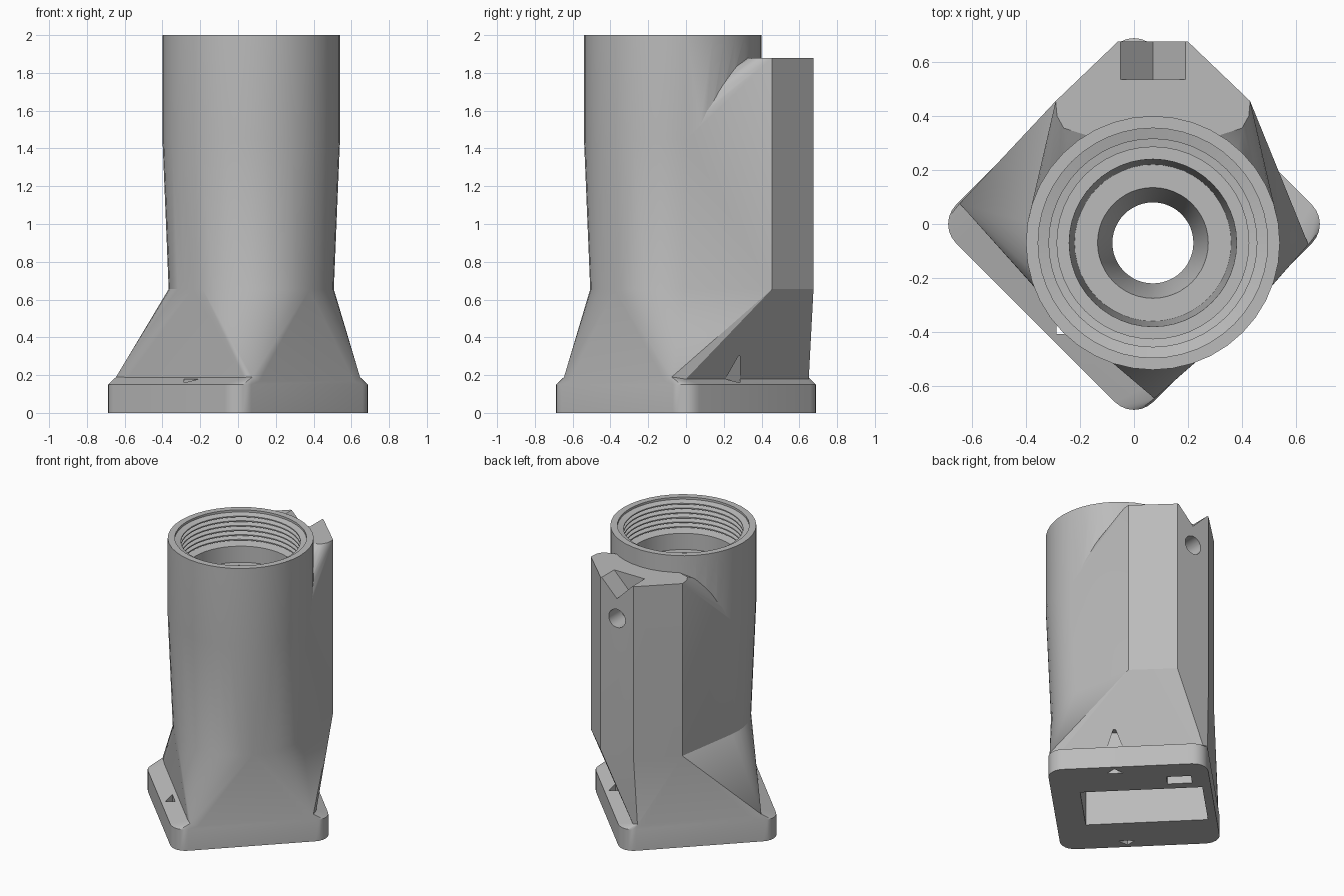
import bpy, bmesh, math
from mathutils import Vector

cube = bpy.data.objects.get("Cube")
if cube:
    bpy.data.objects.remove(cube, do_unlink=True)

grey = bpy.data.materials.new("plain_grey")
grey.use_nodes = True
grey.diffuse_color = (0.5, 0.5, 0.5, 1)
grey.node_tree.nodes["Principled BSDF"].inputs["Base Color"].default_value = (0.5, 0.5, 0.5, 1)

AX, AY = 0.07, -0.07          # axis of the tube
TAU = 2 * math.pi
R2 = math.sqrt(2)


def add_object(name, bm):
    bmesh.ops.recalc_face_normals(bm, faces=bm.faces)
    mesh = bpy.data.meshes.new(name)
    bm.to_mesh(mesh)
    bm.free()
    mesh.materials.append(grey)
    obj = bpy.data.objects.new(name, mesh)
    bpy.context.collection.objects.link(obj)
    return obj


def hull(name, points):
    bm = bmesh.new()
    for p in points:
        bm.verts.new(p)
    res = bmesh.ops.convex_hull(bm, input=bm.verts)
    waste = {v for v in res["geom_interior"] + res["geom_unused"]
             if isinstance(v, bmesh.types.BMVert)}
    bmesh.ops.delete(bm, geom=list(waste), context='VERTS')
    bmesh.ops.dissolve_limit(bm, angle_limit=0.005, verts=bm.verts, edges=bm.edges)
    return add_object(name, bm)


def circle(cx, cy, r, z, n=40):
    return [(cx + r * math.cos(TAU * i / n), cy + r * math.sin(TAU * i / n), z)
            for i in range(n)]


def diag(u, w, z):
    """Point on the diagonal axes of the square foot."""
    return ((u - w) / R2, (u + w) / R2, z)


def diag_box(name, u0, u1, w0, w1, z0, z1):
    return hull(name, [diag(u, w, z) for u in (u0, u1) for w in (w0, w1) for z in (z0, z1)])


def revolve(name, profile, n=48):
    bm = bmesh.new()
    rings = [[bm.verts.new(p) for p in circle(AX, AY, r, z, n)] for r, z in profile]
    for a, b in zip(rings, rings[1:]):
        for i in range(n):
            j = (i + 1) % n
            bm.faces.new((a[i], a[j], b[j], b[i]))
    bm.faces.new(rings[0])
    bm.faces.new(rings[-1])
    return add_object(name, bm)


def combine(target, tool, op):
    tool.hide_render = True
    mod = target.modifiers.new(op, 'BOOLEAN')
    mod.operation = op
    mod.solver = 'EXACT'
    mod.object = tool
    bpy.context.view_layer.objects.active = target
    bpy.ops.object.modifier_apply(modifier=mod.name)
    bpy.data.objects.remove(tool, do_unlink=True)


def post(z):
    """Outer corners of the rear post."""
    return [(AX + s * x, y, z) for s in (-1, 1) for x, y in ((0.13, 0.675), (0.36, 0.455))]


# Square foot with rounded corners and sloping ledges
corner = 0.416
foot = []
for su in (-1, 1):
    for sw in (-1, 1):
        cx, cy, _ = diag(su * corner, sw * corner, 0)
        for z in (0, 0.15):
            foot += circle(cx, cy, 0.1, z, 24)
seat = [diag(u, w, 0.19) for u in (-0.403, 0.403) for w in (-0.51, 0.51)]
housing = hull("housing", foot + seat)

# Flared skirt from the foot to the tube
waist = circle(AX, AY, 0.437, 0.655) + post(0.655)
skirt_foot = [(x, y, z) for x, y, _ in seat for z in (0.1, 0.19)]
combine(housing, hull("skirt", skirt_foot + waist), 'UNION')

# Tapered body with the rear post, its shoulders rounded at the top
shoulder = [(AX + s * x, y, 1.88) for s in (-1, 1)
            for x, y in ((0.355, 0.40), (0.33, 0.355), (0.25, 0.33))]
body = hull("body", waist + circle(AX, AY, 0.47, 1.45) + post(1.88) + shoulder)
combine(housing, body, 'UNION')

# Upper tube
tube = hull("tube", circle(AX, AY, 0.47, 1.45) + circle(AX, AY, 0.47, 2.0))
combine(housing, tube, 'UNION')

# Threaded mouth, stepped bore and narrow throat
profile = [(0.425, 2.05), (0.425, 1.985)]
pitch = 0.033
for i in range(6):
    z = 1.975 - i * pitch
    profile += [(0.385, z), (0.385, z - 0.008), (0.425, z - 0.018), (0.425, z - 0.024)]
profile += [(0.355, 1.775), (0.355, 1.66), (0.31, 1.66), (0.29, 1.0), (0.205, 1.0),
            (0.15, 0.8), (0.15, 0.5), (0.2, 0.32), (0.2, 0.2)]
combine(housing, revolve("bore", profile), 'DIFFERENCE')

# Chamber open underneath, with a slanted pocket towards the post
combine(housing, diag_box("chamber", -0.21, 0.21, -0.33, 0.46, -0.1, 0.3), 'DIFFERENCE')
combine(housing, diag_box("pocket", 0.27, 0.36, 0.24, 0.4, -0.1, 0.12), 'DIFFERENCE')

# Triangular drain holes through both ledges
for s in (-1, 1):
    tri = [diag(s * u, w, z) for u, w in ((0.435, -0.14), (0.435, -0.03), (0.49, -0.085))
           for z in (-0.1, 0.3)]
    combine(housing, hull("drain", tri), 'DIFFERENCE')

# V notch and round hole at the top of the post
notch = [(AX + x, y, z) for x, z in ((0, 1.76), (-0.16, 1.92), (0.16, 1.92))
         for y in (0.535, 0.8)]
combine(housing, hull("notch", notch), 'DIFFERENCE')
hole = [(x, y, z + 1.62) for y in (0.535, 0.8) for x, z, _ in circle(AX, 0, 0.065, 0, 20)]
combine(housing, hull("cable_hole", hole), 'DIFFERENCE')

# Smooth shading with crisp edges
for o in bpy.context.selected_objects:
    o.select_set(False)
housing.select_set(True)
bpy.context.view_layer.objects.active = housing
bpy.ops.object.shade_smooth_by_angle(angle=math.radians(20))
